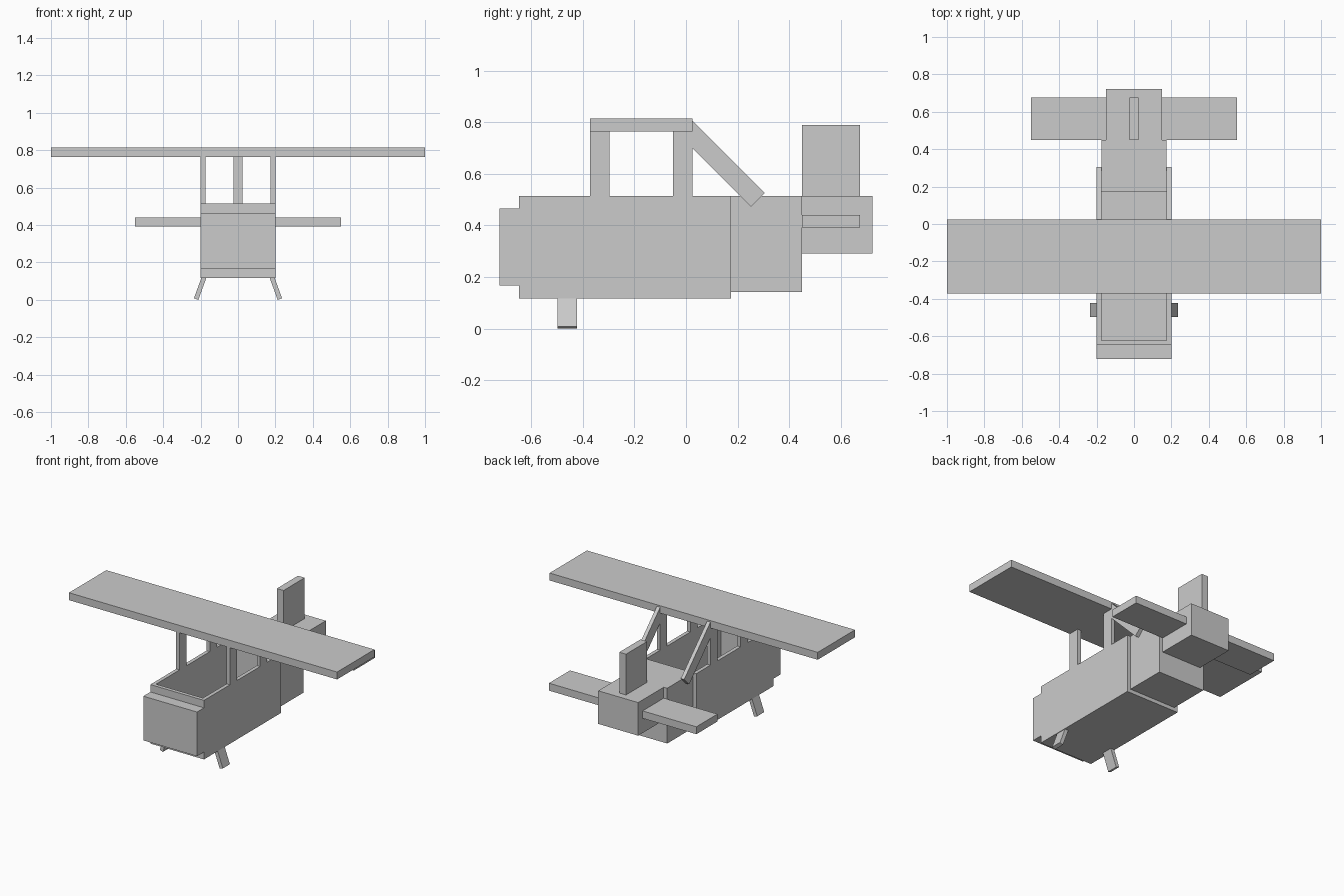
import bpy, bmesh
from math import radians, sin, cos

if "Cube" in bpy.data.objects:
    bpy.data.objects.remove(bpy.data.objects["Cube"])


def mesh_object(name, bm):
    bmesh.ops.recalc_face_normals(bm, faces=bm.faces)
    mesh = bpy.data.meshes.new(name)
    bm.to_mesh(mesh)
    bm.free()
    obj = bpy.data.objects.new(name, mesh)
    bpy.context.collection.objects.link(obj)
    return obj


def prism(name, points, offset):
    """Extrude a flat 3D outline along an offset vector."""
    bm = bmesh.new()
    face = bm.faces.new([bm.verts.new(p) for p in points])
    new = bmesh.ops.extrude_face_region(bm, geom=[face])["geom"]
    bmesh.ops.translate(bm, vec=offset,
                        verts=[v for v in new if isinstance(v, bmesh.types.BMVert)])
    return mesh_object(name, bm)


def box(name, x, y, z):
    pts = [(x[0], y[0], z[0]), (x[1], y[0], z[0]), (x[1], y[1], z[0]), (x[0], y[1], z[0])]
    return prism(name, pts, (0, 0, z[1] - z[0]))


def side(s, a, b):
    return sorted((s * a, s * b))


# Open-topped cabin: floor, front wall and (below) side walls
BOTTOM, FLOOR, TOP = 0.117, 0.142, 0.515
box("cabin_floor", (-0.2, 0.2), (-0.648, 0.175), (BOTTOM, FLOOR))
box("cabin_front_wall", (-0.175, 0.175), (-0.648, -0.623), (FLOOR, TOP))
box("nose", (-0.2, 0.2), (-0.7225, -0.648), (0.167, 0.465))

# Tail body and tail planes
box("rear_body", (-0.175, 0.175), (0.175, 0.45), (FLOOR, TOP))
box("tail_block", (-0.149, 0.149), (0.45, 0.7225), (0.292, TOP))
box("tail_fin", (-0.025, 0.025), (0.45, 0.675), (TOP, 0.79))
box("tail_plane", (-0.55, 0.55), (0.45, 0.675), (0.391, 0.441))

# Main wing
box("main_wing", (-1, 1), (-0.3725, 0.025), (0.765, 0.815))

# Paired parts on left and right
a = radians(20)
for s, label in ((-1, "left"), (1, "right")):
    wall = side(s, 0.175, 0.2)
    box(f"cabin_wall_{label}", wall, (-0.648, 0.175), (FLOOR, TOP))
    box(f"front_post_{label}", wall, (-0.3725, -0.2975), (TOP, 0.765))
    box(f"rear_post_{label}", wall, (-0.05, 0.025), (TOP, 0.765))

    # Diagonal brace from the wing's rear edge down to the rear body
    brace = [(0.024, 0.806), (0.305, 0.525), (0.252, 0.472), (-0.029, 0.753)]
    prism(f"wing_brace_{label}", [(s * 0.175, y, z) for y, z in brace], (s * 0.025, 0, 0))

    # Splayed landing leg
    w, length = 0.025, 0.133
    x0, x1, dx, dz = 0.212, 0.212 + w * cos(a), length * sin(a), length * cos(a)
    leg = [(x0, 0), (x1, w * sin(a)), (x1 - dx, w * sin(a) + dz), (x0 - dx, dz)]
    prism(f"landing_leg_{label}", [(s * x, -0.4975, z) for x, z in leg], (0, 0.075, 0))
